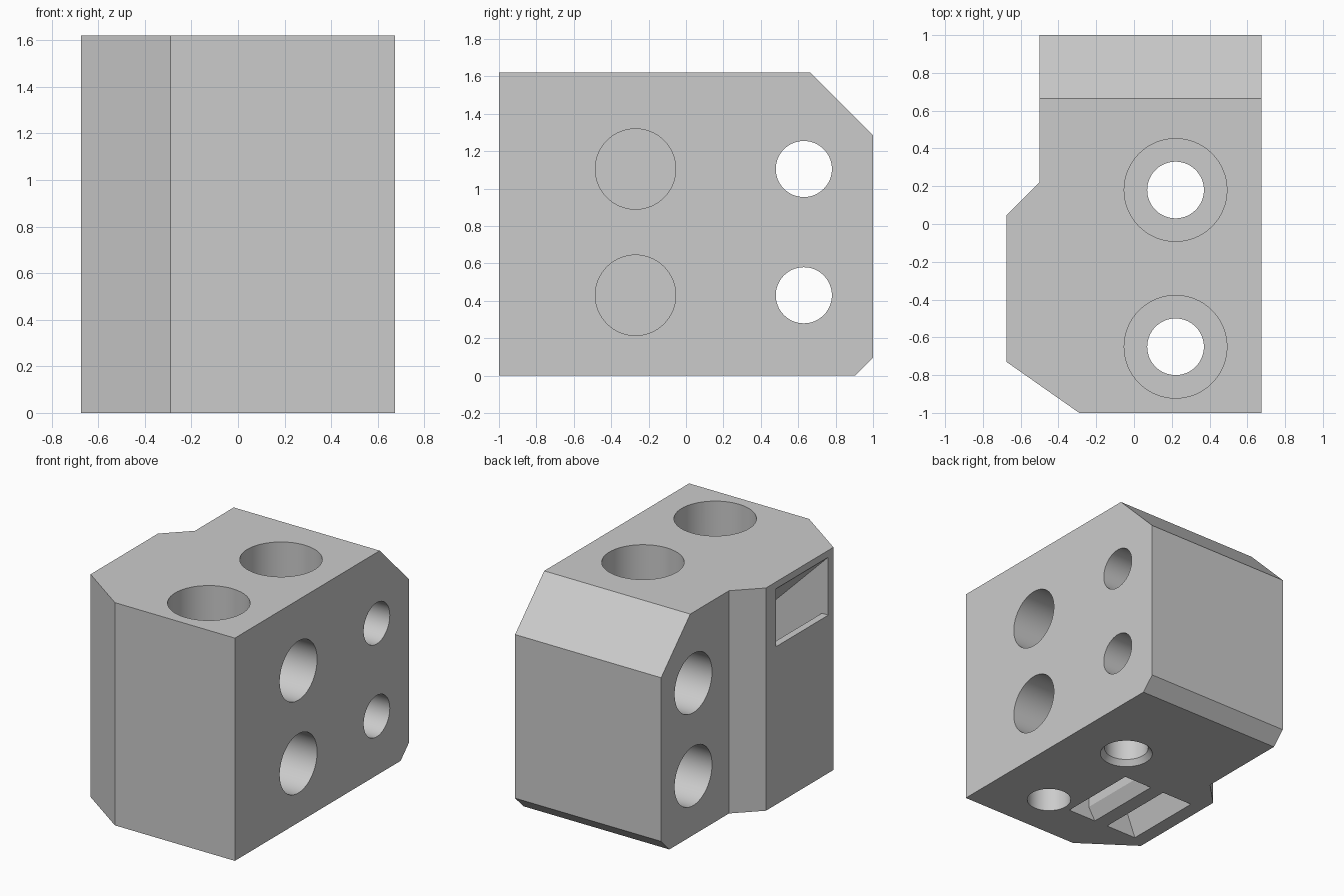
import bpy, bmesh
from mathutils import Matrix, Vector

cube = bpy.data.objects.get("Cube")
if cube:
    bpy.data.objects.remove(cube, do_unlink=True)

grey = bpy.data.materials.new("light_grey_plastic")
grey.use_nodes = True
colour = (0.6, 0.6, 0.6, 1)
grey.diffuse_color = colour
grey.node_tree.nodes["Principled BSDF"].inputs["Base Color"].default_value = colour


def add_object(name, bm):
    bmesh.ops.recalc_face_normals(bm, faces=bm.faces)
    mesh = bpy.data.meshes.new(name)
    bm.to_mesh(mesh)
    bm.free()
    mesh.materials.append(grey)
    obj = bpy.data.objects.new(name, mesh)
    bpy.context.collection.objects.link(obj)
    return obj


def prism(name, points, offset):
    """Extrude a closed 3D outline along an offset."""
    bm = bmesh.new()
    face = bm.faces.new([bm.verts.new(p) for p in points])
    new = bmesh.ops.extrude_face_region(bm, geom=[face])["geom"]
    moved = [g for g in new if isinstance(g, bmesh.types.BMVert)]
    bmesh.ops.translate(bm, verts=moved, vec=offset)
    return add_object(name, bm)


def drill(name, start, end, r1, r2=None):
    """Round cutter running from start to end."""
    start, end = Vector(start), Vector(end)
    axis = end - start
    turn = Vector((0, 0, 1)).rotation_difference(axis).to_matrix().to_4x4()
    bm = bmesh.new()
    bmesh.ops.create_cone(bm, cap_ends=True, segments=64, radius1=r1,
                          radius2=r2 or r1, depth=axis.length,
                          matrix=Matrix.Translation((start + end) / 2) @ turn)
    return add_object(name, bm)


def apply_boolean(target, tool, operation="DIFFERENCE"):
    mod = target.modifiers.new("cut", "BOOLEAN")
    mod.operation, mod.solver, mod.object = operation, "EXACT", tool
    bpy.context.view_layer.objects.active = target
    bpy.ops.object.modifier_apply(modifier=mod.name)
    bpy.data.objects.remove(tool, do_unlink=True)


# Block: plan outline crossed with the side outline
H = 1.62
plan = [(-.29, -1), (.675, -1), (.675, 1), (-.5, 1),
        (-.5, .22), (-.675, .045), (-.675, -.73)]
side = [(-1.1, 0), (.905, 0), (1, .095), (1, 1.285), (.665, H), (-1.1, H)]
block = prism("clamp_block", [(x, y, -.1) for x, y in plan], (0, 0, H + .2))
apply_boolean(block, prism("side_outline", [(-1, y, z) for y, z in side], (2, 0, 0)),
              "INTERSECT")

# Vertical screw holes with deep head recesses
for y in (-.65, .18):
    apply_boolean(block, drill("screw_hole", (.22, y, -.1), (.22, y, H + .1), .15))
    apply_boolean(block, drill("head_recess", (.22, y, 1.32), (.22, y, H + .1), .272))
apply_boolean(block, drill("bottom_flare", (.22, .18, -.01), (.22, .18, .04), .187, .15))

# Cross holes with recesses on one side, and blind holes on the other
for z in (.43, 1.105):
    apply_boolean(block, drill("cross_hole", (-1, .63, z), (1, .63, z), .15))
    apply_boolean(block, drill("cross_recess", (-1, .63, z), (-.1, .63, z), .215))
    apply_boolean(block, drill("blind_hole", (.175, -.27, z), (1, -.27, z), .215))

# Belt channels: sloped side entry bending down, and a slanted branch
main_path = [(-.8, 1.57), (-.675, 1.57), (-.03, .925), (-.03, .09), (.02, 0), (.02, -.1),
             (-.21, -.1), (-.21, 0), (-.155, .09), (-.155, .68), (-.625, 1.15), (-.8, 1.145)]
branch = [(-.57, -.1), (-.32, -.1), (-.32, 0), (-.1, .55), (-.1, .8), (-.25, .8), (-.57, 0)]
for name, path in (("belt_channel", main_path), ("belt_branch", branch)):
    apply_boolean(block, prism(name, [(x, -.67, z) for x, z in path], (0, .6, 0)))

# Smooth bores, crisp edges
bpy.ops.object.select_all(action="DESELECT")
block.select_set(True)
bpy.context.view_layer.objects.active = block
bpy.ops.object.shade_smooth_by_angle(angle=0.52)
